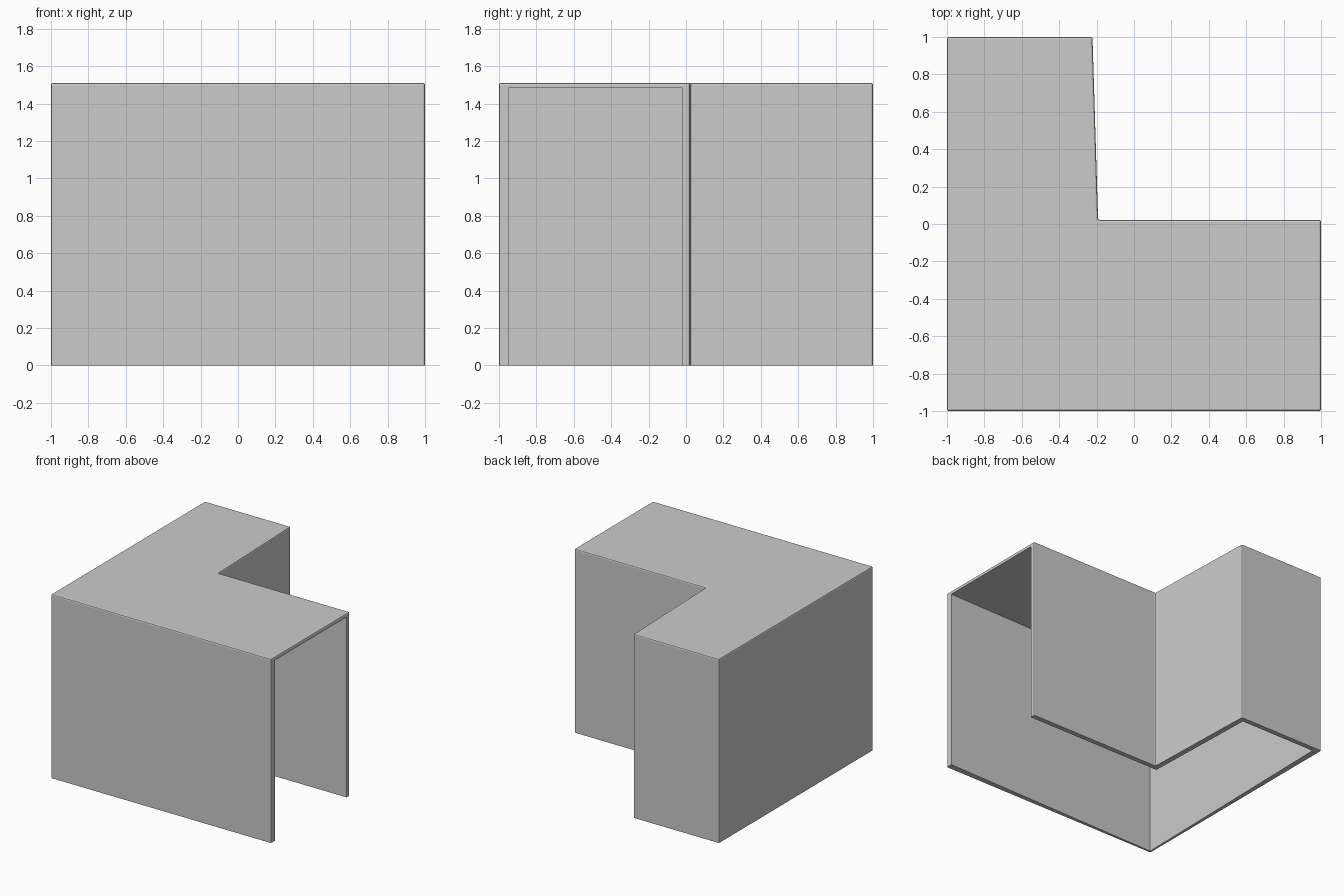
import bpy, bmesh

if "Cube" in bpy.data.objects:
    bpy.data.objects.remove(bpy.data.objects["Cube"])


def prism(name, outline, z0, z1, bevel=0.0):
    """Extrude a plan outline; optionally soften all edges above the base."""
    bm = bmesh.new()
    base = bm.faces.new([bm.verts.new((x, y, z0)) for x, y in outline])
    ext = bmesh.ops.extrude_face_region(bm, geom=[base], use_keep_orig=True)
    for v in ext["geom"]:
        if isinstance(v, bmesh.types.BMVert):
            v.co.z = z1
    bmesh.ops.recalc_face_normals(bm, faces=bm.faces[:])
    if bevel:
        edges = [e for e in bm.edges if max(v.co.z for v in e.verts) > z0 + 0.01]
        bmesh.ops.bevel(bm, geom=edges, offset=bevel, segments=2, profile=0.5,
                        affect='EDGES', clamp_overlap=True)
    mesh = bpy.data.meshes.new(name)
    bm.to_mesh(mesh)
    bm.free()
    ob = bpy.data.objects.new(name, mesh)
    bpy.context.collection.objects.link(ob)
    return ob


# L-shaped outer body
shell = prism("corner_cover_shell",
              [(-1, -1), (1, -1), (1, 0.022), (-0.192, 0.022), (-0.222, 1), (-1, 1)],
              0, 1.51, bevel=0.01)

# Hollow, open underneath and at the right end; walls thin toward the front left corner
cavity = prism("cavity_cutter",
               [(-0.985, -0.985), (1.2, -0.946), (1.2, -0.018), (-0.235, -0.018),
                (-0.265, 0.96), (-0.95, 0.96)],
               -0.2, 1.482)
cavity.hide_render = True
cavity.hide_viewport = False
cavity.display_type = 'WIRE'

cut = shell.modifiers.new("hollow", 'BOOLEAN')
cut.operation = 'DIFFERENCE'
cut.solver = 'EXACT'
cut.object = cavity
